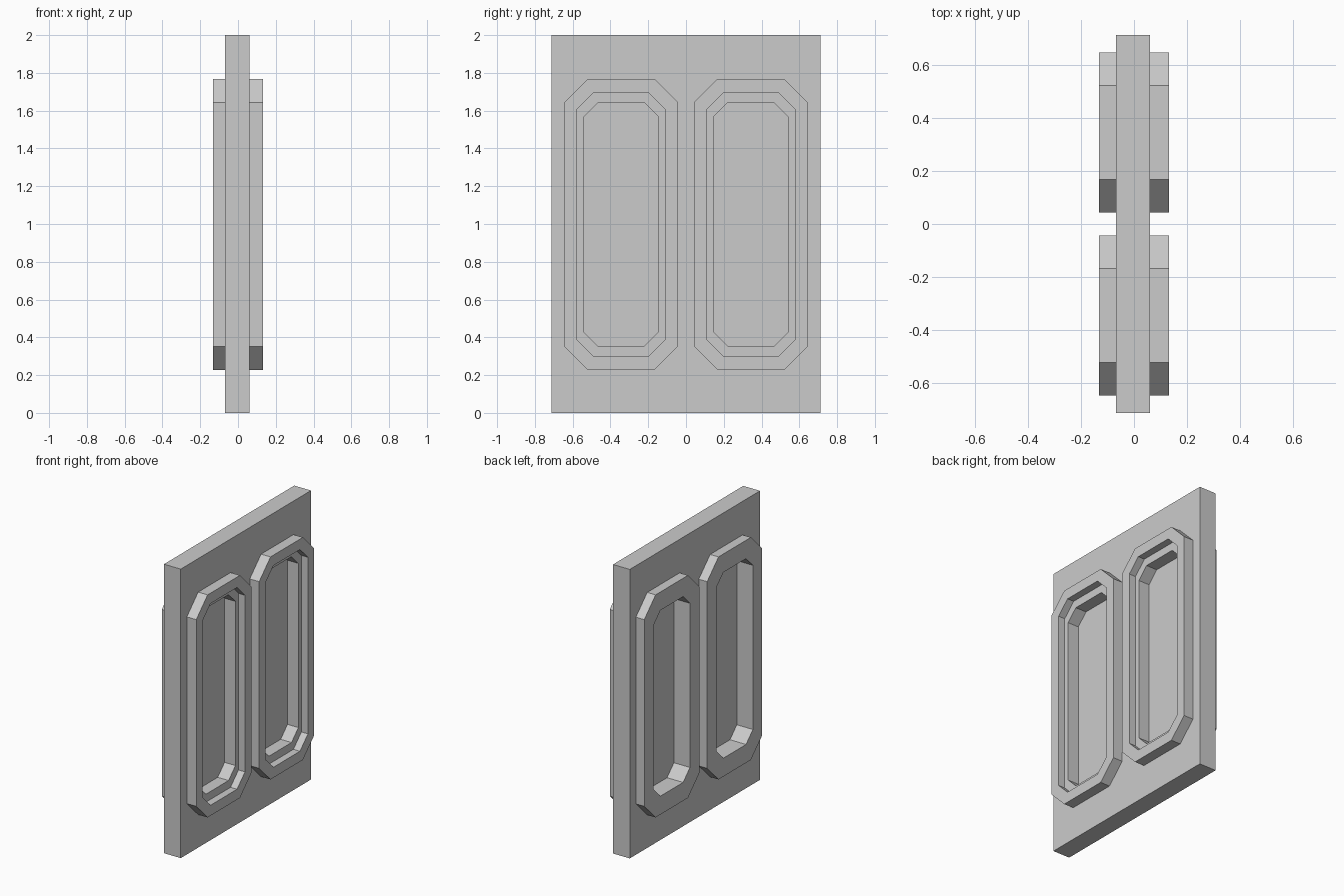
import bpy
import bmesh

cube = bpy.data.objects.get("Cube")
if cube:
    bpy.data.objects.remove(cube, do_unlink=True)

grey = bpy.data.materials.new("plain_grey")
grey.use_nodes = True
grey.diffuse_color = (0.6, 0.6, 0.6, 1)
grey.node_tree.nodes["Principled BSDF"].inputs["Base Color"].default_value = (0.6, 0.6, 0.6, 1)

BACK, FRONT = -0.068, 0.06    # door faces along x
RIM = 0.132                   # outermost moulding face
STEP = 0.082                  # rebate on the +x side
PANE = -0.005                 # sunken panel
CENTRE_Y, CENTRE_Z = 0.344, 0.998

# Chamfered rectangles: half width, half height, corner cut
OUTER = (0.301, 0.770, 0.124)
MIDDLE = (0.232, 0.698, 0.087)
INNER = (0.199, 0.643, 0.075)


def octagon(shape, x, cy):
    w, h, c = shape
    pts = [(w, h - c), (w - c, h), (c - w, h), (-w, h - c),
           (-w, c - h), (c - w, -h), (w - c, -h), (w, c - h)]
    return [(x, cy + y, CENTRE_Z + z) for y, z in pts]


def finish(name, bm):
    bmesh.ops.recalc_face_normals(bm, faces=bm.faces)
    mesh = bpy.data.meshes.new(name)
    bm.to_mesh(mesh)
    bm.free()
    mesh.materials.append(grey)
    obj = bpy.data.objects.new(name, mesh)
    bpy.context.collection.objects.link(obj)
    return obj


def loft(name, rings, cy, closed):
    """Join octagon rings; closed loops back to the first, otherwise ends are capped."""
    bm = bmesh.new()
    loops = [[bm.verts.new(p) for p in octagon(s, x, cy)] for s, x in rings]
    pairs = list(zip(loops, loops[1:]))
    if closed:
        pairs.append((loops[-1], loops[0]))
    else:
        bm.faces.new(loops[0])
        bm.faces.new(loops[-1])
    for a, b in pairs:
        for i in range(8):
            j = (i + 1) % 8
            bm.faces.new((a[i], a[j], b[j], b[i]))
    return finish(name, bm)


# Door slab
bm = bmesh.new()
bmesh.ops.create_cube(bm, size=1)
for v in bm.verts:
    v.co.x = FRONT if v.co.x > 0 else BACK
    v.co.y *= 1.424
    v.co.z = 2 * (v.co.z + 0.5)
slab = finish("door_slab", bm)

for side, cy in (("right", -CENTRE_Y), ("left", CENTRE_Y)):
    # Opening through the slab, hidden behind the moulding
    cutter = loft("opening_cutter", [(MIDDLE, -0.2), (MIDDLE, 0.2)], cy, False)
    cutter.hide_render = True
    mod = slab.modifiers.new("opening", "BOOLEAN")
    mod.operation = "DIFFERENCE"
    mod.solver = "EXACT"
    mod.object = cutter
    bpy.context.view_layer.objects.active = slab
    bpy.ops.object.modifier_apply(modifier=mod.name)
    bpy.data.objects.remove(cutter, do_unlink=True)

    # Moulding, plain on one face and stepped on the other
    loft(side + "_moulding",
         [(OUTER, -RIM), (OUTER, RIM), (MIDDLE, RIM),
          (MIDDLE, STEP), (INNER, STEP), (INNER, -RIM)], cy, True)

    # Thin sunken panel
    loft(side + "_panel", [(INNER, PANE - 0.004), (INNER, PANE + 0.004)], cy, False)
